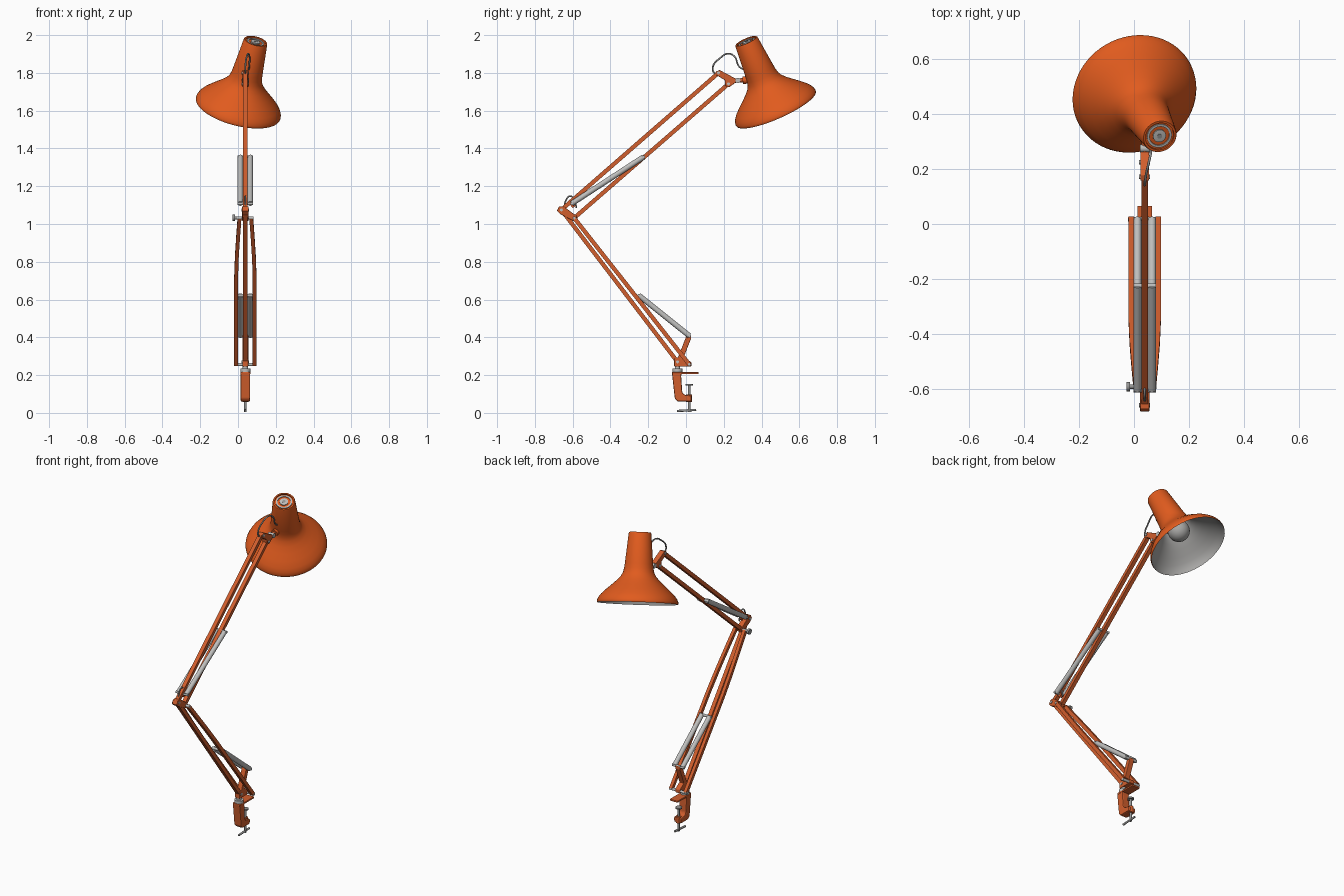
import bpy, bmesh, math
from mathutils import Vector, Matrix

cube = bpy.data.objects.get("Cube")
if cube:
    bpy.data.objects.remove(cube, do_unlink=True)

CX = 0.039  # plane of the arms


def material(name, rgb, rough=0.5):
    m = bpy.data.materials.new(name)
    m.use_nodes = True
    m.diffuse_color = (*rgb, 1)
    node = next(n for n in m.node_tree.nodes if n.type == 'BSDF_PRINCIPLED')
    node.inputs["Base Color"].default_value = (*rgb, 1)
    node.inputs["Roughness"].default_value = rough
    return m


ORANGE = material("orange shade paint", (0.75, 0.105, 0.013))
RUST = material("muted orange arm paint", (0.64, 0.112, 0.026))
STEEL = material("light steel", (0.52, 0.52, 0.51))
LINING = material("grey lining", (0.4, 0.395, 0.385))
DARK = material("mid steel", (0.3, 0.3, 0.295))


def finish(name, bm, mat, smooth=True):
    bmesh.ops.recalc_face_normals(bm, faces=bm.faces)
    me = bpy.data.meshes.new(name)
    bm.to_mesh(me)
    bm.free()
    ob = bpy.data.objects.new(name, me)
    bpy.context.collection.objects.link(ob)
    me.materials.append(mat)
    if smooth:
        bpy.ops.object.select_all(action='DESELECT')
        ob.select_set(True)
        bpy.context.view_layer.objects.active = ob
        bpy.ops.object.shade_smooth_by_angle(angle=math.radians(35))
    return ob


def at(y, z, x=0.0):
    """Point in the arm plane, with a sideways offset."""
    return Vector((CX + x, y, z))


def rod(name, p, q, r, mat=STEEL, sides=20):
    bm = bmesh.new()
    d = q - p
    place = Matrix.Translation((p + q) / 2) @ d.to_track_quat('Z', 'Y').to_matrix().to_4x4()
    bmesh.ops.create_cone(bm, cap_ends=True, segments=sides, radius1=r, radius2=r,
                          depth=d.length, matrix=place)
    return finish(name, bm, mat)


def pin(name, y, z, half, r, mat=STEEL):
    return rod(name, at(y, z, -half), at(y, z, half), r, mat)


def beam(name, path, width, depth, mat=RUST):
    """Rectangular bar swept along points; width runs along x."""
    bm = bmesh.new()
    d = (path[-1] - path[0]).normalized()
    side = Vector((width / 2, 0, 0))
    up = d.cross(Vector((1, 0, 0))).normalized() * depth / 2
    rings = [[bm.verts.new(p + a * side + b * up)
              for a, b in ((-1, -1), (1, -1), (1, 1), (-1, 1))] for p in path]
    for lo, hi in zip(rings, rings[1:]):
        for i in range(4):
            bm.faces.new((lo[i], lo[i - 1], hi[i - 1], hi[i]))
    bm.faces.new(rings[0])
    bm.faces.new(rings[-1])
    return finish(name, bm, mat, smooth=False)


def plate(name, outline, half, mat=RUST, bevel=0.003):
    """Side outline in y, z extruded evenly to both sides of the arm plane."""
    bm = bmesh.new()
    face = bm.faces.new([bm.verts.new(at(y, z, -half)) for y, z in outline])
    new = bmesh.ops.extrude_face_region(bm, geom=[face])["geom"]
    bmesh.ops.translate(bm, vec=(2 * half, 0, 0),
                        verts=[v for v in new if isinstance(v, bmesh.types.BMVert)])
    ob = finish(name, bm, mat, smooth=False)
    mod = ob.modifiers.new("soft edges", 'BEVEL')
    mod.width, mod.segments = bevel, 2
    return ob


def wire(name, points, r, mat=DARK):
    cu = bpy.data.curves.new(name, 'CURVE')
    cu.dimensions = '3D'
    cu.bevel_depth, cu.bevel_resolution, cu.use_fill_caps = r, 2, True
    sp = cu.splines.new('BEZIER')
    sp.bezier_points.add(len(points) - 1)
    for bp, p in zip(sp.bezier_points, points):
        bp.co = p
        bp.handle_left_type = bp.handle_right_type = 'AUTO'
    cu.materials.append(mat)
    ob = bpy.data.objects.new(name, cu)
    bpy.context.collection.objects.link(ob)


# Shade frame: origin at the rim centre, local z towards the cap
AXIS = Vector((0.233, -0.393, 0.89)).normalized()
SHADE = Matrix.Translation((0.0, 0.477, 1.61)) @ AXIS.to_track_quat('Z', 'Y').to_matrix().to_4x4()


def lathe(name, profile, mat, sides=64):
    bm = bmesh.new()
    vs = [bm.verts.new((r, 0, h)) for r, h in profile]
    edges = [bm.edges.new(pair) for pair in zip(vs, vs[1:])]
    bmesh.ops.spin(bm, geom=vs + edges, cent=(0, 0, 0), axis=(0, 0, 1),
                   angle=math.tau, steps=sides)
    bmesh.ops.remove_doubles(bm, verts=bm.verts, dist=1e-5)
    bm.transform(SHADE)
    return finish(name, bm, mat)


# Lampshade, lining and bulb
outer = [(0.229, 0), (0.231, 0.005), (0.23, 0.014), (0.223, 0.03), (0.209, 0.049),
         (0.18, 0.077), (0.148, 0.105), (0.119, 0.132), (0.099, 0.155), (0.088, 0.177),
         (0.083, 0.2), (0.08, 0.225), (0.064, 0.397), (0.061, 0.403), (0.053, 0.403), (0.053, 0.394)]
lathe("lampshade", outer, ORANGE)
lining = [(0.229, 0)] + [(r - 0.005, h) for r, h in outer[2:12]] + [(0.06, 0.34), (0, 0.34)]
lathe("shade_lining", lining, LINING)
bulb = [(0.063 * math.sin(a), 0.125 - 0.063 * math.cos(a))
        for a in [math.pi * i / 16 for i in range(14)]]
lathe("bulb", bulb + [(0.026, 0.2), (0.026, 0.34)], LINING, 32)

# Cap: orange recess with a steel ring and button
lathe("cap_recess", [(0.054, 0.394), (0, 0.394)], ORANGE)
lathe("cap_ring", [(0.046, 0.394), (0.046, 0.399), (0.037, 0.399), (0.037, 0.394)], STEEL)
lathe("cap_button", [(0.024, 0.394), (0.024, 0.4), (0.015, 0.401), (0, 0.401)], STEEL)
lathe("cap_screw", [(0.009, 0.4), (0.009, 0.403), (0, 0.403)], DARK)

# Joint positions (y, z)
ELBOW_TOP, ELBOW_LOW = (-0.66, 1.075), (-0.592, 1.032)
HEAD_TOP, HEAD_LOW = (0.172, 1.8), (0.225, 1.742)
FOOT_FRONT, FOOT_BACK = (-0.045, 0.27), (0.018, 0.256)

# Upper arm
beam("upper_arm_top_bar", [at(*ELBOW_TOP), at(*HEAD_TOP)], 0.024, 0.022)
beam("upper_arm_low_bar", [at(*ELBOW_LOW), at(*HEAD_LOW)], 0.024, 0.022)

# Lower arm: central front bar and a bowed pair behind it
beam("lower_arm_front_bar", [at(*ELBOW_TOP), at(*FOOT_FRONT)], 0.024, 0.022)
low, foot = Vector((0, *ELBOW_LOW)), Vector((0, *FOOT_BACK))
for side, s in (("left", 1), ("right", -1)):
    path = []
    for t, off in ((0, 0.031), (0.12, 0.038), (0.26, 0.045), (0.4, 0.049), (1, 0.049)):
        p = low.lerp(foot, t)
        path.append(at(p.y, p.z, s * off))
    beam(side + "_lower_arm_bar", path, 0.02, 0.022)

# Elbow
plate("elbow_bracket", [(-0.683, 1.07), (-0.672, 1.093), (-0.65, 1.094), (-0.578, 1.042),
                        (-0.578, 1.02), (-0.597, 1.016), (-0.668, 1.054)], 0.017)
pin("elbow_top_pin", *ELBOW_TOP, 0.02, 0.008)
pin("elbow_low_pin", *ELBOW_LOW, 0.043, 0.008)
rod("elbow_knob_stem", at(*ELBOW_LOW, -0.056), at(*ELBOW_LOW, -0.04), 0.008, DARK)
rod("elbow_knob", at(*ELBOW_LOW, -0.067), at(*ELBOW_LOW, -0.054), 0.017, DARK)
wire("elbow_cable", [at(-0.645, 1.08), at(-0.638, 1.12), at(-0.615, 1.147),
                     at(-0.593, 1.133), at(-0.58, 1.085)], 0.004)

# Spring pairs with their end rods
for level, a, b in (("upper", (-0.605, 1.108), (-0.225, 1.355)), ("lower", (-0.25, 0.622), (0.018, 0.408))):
    for side, s in (("left", 1), ("right", -1)):
        rod(f"{side}_{level}_spring", at(*a, s * 0.0265), at(*b, s * 0.0265), 0.0142)
    for end, p in (("start", a), ("end", b)):
        pin(f"{level}_spring_{end}_rod", *p, 0.041, 0.008)
beam("upper_spring_lug", [at(-0.592, 1.09), at(-0.612, 1.115)], 0.016, 0.02)

# Head bracket, swivel and cable
plate("head_bracket", [(0.158, 1.807), (0.178, 1.815), (0.262, 1.77), (0.262, 1.748),
                       (0.228, 1.724), (0.208, 1.732), (0.205, 1.762), (0.158, 1.79)], 0.016)
pin("head_top_pin", *HEAD_TOP, 0.02, 0.008)
pin("head_low_pin", *HEAD_LOW, 0.02, 0.008)
rod("head_stem", at(0.255, 1.758), at(0.335, 1.764), 0.011, RUST)
pin("head_swivel", 0.275, 1.76, 0.018, 0.014)
rod("shade_boss", at(0.3, 1.761), at(0.345, 1.765), 0.02, ORANGE)
wire("head_cable", [at(0.185, 1.8), at(0.15, 1.8), at(0.143, 1.833), at(0.18, 1.878, 0.005),
                    at(0.225, 1.902, 0.015), at(0.258, 1.885, 0.022), at(0.28, 1.835, 0.02),
                    at(0.31, 1.815, 0.018)], 0.0045)

# Foot bracket with the spring lever
plate("foot_bracket", [(-0.063, 0.246), (-0.063, 0.285), (-0.042, 0.295), (0.004, 0.412),
                       (0.027, 0.412), (0.027, 0.394), (-0.012, 0.295), (0.028, 0.268),
                       (0.028, 0.246)], 0.016)
pin("foot_front_pin", *FOOT_FRONT, 0.02, 0.008)
pin("foot_back_pin", *FOOT_BACK, 0.06, 0.008)
rod("foot_spindle", at(-0.045, 0.2), at(-0.045, 0.25), 0.014)
rod("foot_collar", at(-0.045, 0.216), at(-0.045, 0.234), 0.026)

# Table clamp
plate("clamp_body", [(-0.075, 0.217), (-0.059, 0.075), (-0.045, 0.06), (0.028, 0.06), (0.03, 0.09),
                     (-0.01, 0.096), (-0.02, 0.11), (-0.026, 0.2), (-0.015, 0.217)],
      0.025, bevel=0.006)
plate("clamp_top_jaw", [(-0.07, 0.205), (-0.07, 0.216), (0.066, 0.216), (0.066, 0.205)], 0.027)
rod("clamp_boss", at(0.017, 0.058), at(0.017, 0.098), 0.016, RUST)
rod("clamp_screw", at(0.017, 0.004), at(0.017, 0.15), 0.007, DARK)
rod("clamp_pad", at(0.017, 0.146), at(0.017, 0.154), 0.019, DARK)
rod("clamp_handle", at(-0.048, 0.01), at(0.054, 0.016), 0.006, DARK)
